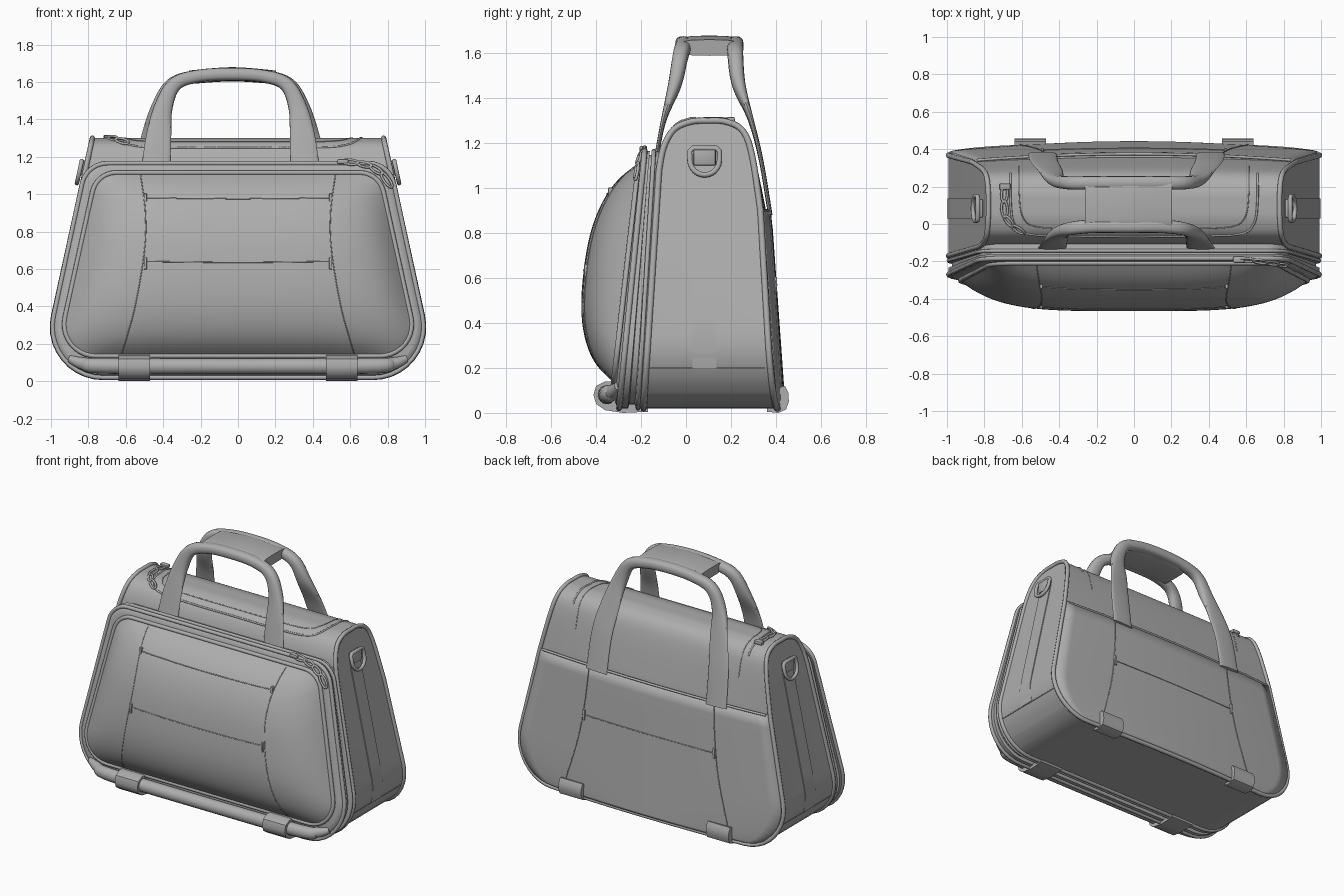
import bpy, bmesh, math
from mathutils import Vector
from mathutils.bvhtree import BVHTree

cube = bpy.data.objects.get("Cube")
if cube:
    bpy.data.objects.remove(cube)

grey = bpy.data.materials.new("grey fabric")
grey.use_nodes = True
COLOUR = (0.42, 0.42, 0.42, 1)
grey.diffuse_color = COLOUR
grey.node_tree.nodes["Principled BSDF"].inputs["Base Color"].default_value = COLOUR


def finish(name, bm, angle=40):
    bmesh.ops.recalc_face_normals(bm, faces=bm.faces)
    me = bpy.data.meshes.new(name)
    bm.to_mesh(me)
    bm.free()
    me.materials.append(grey)
    me.shade_smooth()
    me.set_sharp_from_angle(angle=math.radians(angle))
    ob = bpy.data.objects.new(name, me)
    bpy.context.scene.collection.objects.link(ob)
    return ob


def loft(name, rings, closed=True):
    """Skin a list of point rings with equal counts."""
    bm = bmesh.new()
    rows = [[bm.verts.new(p) for p in r] for r in rings]
    n = len(rows[0])
    for a, b in zip(rows, rows[1:]):
        for i in range(n if closed else n - 1):
            j = (i + 1) % n
            bm.faces.new((a[i], a[j], b[j], b[i]))
    if closed:
        bm.faces.new(rows[0])
        bm.faces.new(rows[-1])
    return finish(name, bm)


def spline(pts, n=8):
    """Catmull-Rom through tuples of any length."""
    pts = [Vector(p) for p in pts]
    q = [pts[0]] + pts + [pts[-1]]
    out = []
    for a, b, c, d in zip(q, q[1:], q[2:], q[3:]):
        for k in range(n):
            t = k / n
            out.append(b + 0.5 * t * ((c - a) + t * ((2 * a - 5 * b + 4 * c - d) + t * (3 * (b - c) + d - a))))
    return out + [pts[-1]]


def sweep(name, pts, power=0.8):
    """Sweep a superellipse; each point is x, y, z, half width, half depth."""
    path, rings = spline(pts), []
    for i, p in enumerate(path):
        t = (path[min(i + 1, len(path) - 1)] - path[max(i - 1, 0)])
        t = Vector(t[:3]).normalized()
        u = t.cross(Vector((0, 1, 0))).normalized()
        v = u.cross(t)
        ring = []
        for k in range(16):
            c, s = math.cos(k * math.pi / 8), math.sin(k * math.pi / 8)
            ring.append(Vector(p[:3]) + u * p[3] * math.copysign(abs(c) ** power, c)
                        + v * p[4] * math.copysign(abs(s) ** power, s))
        rings.append(ring)
    return loft(name, rings)


def tube(name, pts, r=0.003, closed=False):
    cu = bpy.data.curves.new(name, "CURVE")
    cu.dimensions = "3D"
    cu.bevel_depth, cu.bevel_resolution, cu.use_fill_caps = r, 2, True
    s = cu.splines.new("POLY")
    s.points.add(len(pts) - 1)
    for q, p in zip(s.points, pts):
        q.co = (*p, 1)
    s.use_cyclic_u = closed
    cu.materials.append(grey)
    ob = bpy.data.objects.new(name, cu)
    bpy.context.scene.collection.objects.link(ob)


def box(name, centre, size, bevel=0.004):
    bm = bmesh.new()
    bmesh.ops.create_cube(bm, size=1)
    bmesh.ops.scale(bm, vec=size, verts=bm.verts)
    bmesh.ops.bevel(bm, geom=bm.edges[:], offset=bevel, segments=2, affect="EDGES", profile=0.5)
    bmesh.ops.translate(bm, vec=centre, verts=bm.verts)
    return finish(name, bm)


def outline(xb, zb, rb, xt, zt, rt, inset=0, steps=10):
    """Rounded trapezoid in the front plane, counter-clockwise from the bottom."""
    slope = math.atan2(xb - xt, zt - zb)
    half = lambda z: xb - (z - zb) * math.tan(slope)
    cb = (half(zb + rb) - rb / math.cos(slope), zb + rb)
    ct = (half(zt - rt) - rt / math.cos(slope), zt - rt)
    right = []
    for (cx, cz), r, a0, a1 in ((cb, rb, -math.pi / 2, slope), (ct, rt, slope, math.pi / 2)):
        for k in range(steps + 1):
            a = a0 + (a1 - a0) * k / steps
            right.append((cx + (r - inset) * math.cos(a), cz + (r - inset) * math.sin(a)))
    return right + [(-x, z) for x, z in reversed(right)]


# Main body: an arched prism trimmed by the front outline
BODY = outline(1.058, 0.02, 0.27, 0.713, 1.6, 0.05)
edge = BODY[:12]


def half(z):
    for (x0, z0), (x1, z1) in zip(edge, edge[1:]):
        if z <= z1:
            return x0 + (x1 - x0) * max(z - z0, 0) / (z1 - z0)
    return edge[-1][0]


def front_y(z):
    return -0.19 + 0.065 * z


def back_y(x, z):
    return 0.388 - 0.072 * z + 0.037 * (1 - x * x) * min(1, max(0, (1.35 - z) / 0.5))


ARCH = spline([(-0.12, 1.08), (-0.1, 1.18), (-0.055, 1.26), (0.02, 1.295), (0.1, 1.3),
               (0.18, 1.295), (0.25, 1.255), (0.288, 1.15), (0.323, 0.9)], 5)
PROFILE = [(front_y(-0.1), -0.1)] + [tuple(p) for p in ARCH] + [(0.395, -0.1)]


def arch_point(x, y, z):
    return (x, y + (back_y(x, z) - back_y(1, z) if y > 0.2 else 0), z)


stations = [-1.2 + 2.4 * i / 32 for i in range(33)]
body = loft("main_body", [[arch_point(x, y, z) for y, z in PROFILE] for x in stations])
cutter = loft("body_cutter", [[(x, y, z) for x, z in BODY] for y in (-0.6, 0.8)])
cutter.hide_render = True
mod = body.modifiers.new("trim", "BOOLEAN")
mod.operation, mod.object, mod.solver = "INTERSECT", cutter, "EXACT"
bpy.context.view_layer.objects.active = body
bpy.ops.object.modifier_apply(modifier=mod.name)
bpy.data.objects.remove(cutter)
body.data.set_sharp_from_angle(angle=math.radians(35))

# Piping round the side panels and along the bottom edges
corner = edge[:-1]
right = [(x, front_y(z), z) for x, z in corner]
right += [arch_point(half(z), y, z) for y, z in ARCH]
right += [(x, back_y(x, z), z) for x, z in reversed(corner)]
bottom = [(x / 10, back_y(x / 10, 0.02), 0.02) for x in range(6, -7, -2)]
tube("body_piping", right + bottom + [(-x, y, z) for x, y, z in reversed(right)], 0.014, True)

# Front pocket: zipped band
POCKET = (1.056, 0.02, 0.27, 0.81, 1.165, 0.14)
DOME = (0.97, 0.135, 0.17, 0.755, 1.115, 0.13)


def lean(pts, y0, k):
    return [(x, y0 + k * z, z) for x, z in pts]


loft("pocket_band", [lean(outline(*POCKET, inset), y0, k) for inset, y0, k in (
    (0.02, -0.12, 0.06), (0.0, -0.205, 0.06), (0.0, -0.225, 0.065), (0.018, -0.23, 0.07),
    (0.018, -0.255, 0.08), (0.0, -0.26, 0.085), (0.0, -0.29, 0.095), (0.015, -0.315, 0.105),
    (0.04, -0.325, 0.11))])
for name, shape, y0, k, r in (("pocket_back_piping", POCKET, -0.215, 0.062, 0.01),
                              ("pocket_front_piping", POCKET, -0.3, 0.1, 0.013),
                              ("dome_piping", DOME, -0.337, 0.115, 0.013)):
    tube(name, lean(outline(*shape), y0, k), r, True)

# Front pocket: domed panel, fuller towards the sides
MID = 0.625


def dome_point(x, z, s):
    """Point of the dome at scale s of its rim point x, z."""
    x, z = x * s, MID + (z - MID) * s
    sx = min(1, abs(x) / (0.97 - 0.22 * (z - 0.135)))
    sz = min(1, abs(z - MID) / 0.49)
    depth = 0.193 * ((1 - sz ** 2.5) ** 0.72) * (1 - sx ** 4) ** 0.6 * (1 - s ** 14) ** 0.5
    return (x, -0.335 + 0.115 * z - depth, z)


rim, corners = [], outline(*DOME)
for (x0, z0), (x1, z1) in zip(corners, corners[1:] + corners[:1]):
    n = max(1, round(math.hypot(x1 - x0, z1 - z0) / 0.06))
    rim += [(x0 + (x1 - x0) * k / n, z0 + (z1 - z0) * k / n) for k in range(n)]
scales = [math.sin(math.pi / 2 * (1 - i / 28)) for i in range(28)]
dome = loft("pocket_dome", [lean(rim, -0.3, 0.115)] + [[dome_point(x, z, s) for x, z in rim] for s in scales])

deps = bpy.context.evaluated_depsgraph_get()


def drape(name, ob, pts, way, r=0.003):
    """Lay a thin seam on a surface along one direction; returns the hits."""
    tree, way = BVHTree.FromObject(ob, deps), Vector(way)
    hits = [tree.ray_cast(Vector(p) - way * 3, way)[0] for p in spline(pts, 8)]
    hits = [h for h in hits if h]
    tube(name, hits, r)
    return hits


# Seams, tabs and slots on the front and back pockets
for z in (0.98, 0.64):
    seam = drape("slot_seam", dome, [(-0.495, 0, z), (0, 0, z - 0.005), (0.495, 0, z)], (0, 1, 0))
    for end in (seam[0], seam[-1]):
        box("slot_tab", end - Vector((0, 0, 0.01)), (0.016, 0.024, 0.065))
for sx in (1, -1):
    drape("dome_side_seam", dome, [(sx * x, 0, z) for x, z in
          ((0.52, 1.1), (0.495, 0.9), (0.5, 0.7), (0.55, 0.4), (0.62, 0.15))], (0, 1, 0))
    tube("back_side_seam", [(sx * x, back_y(x, z) + 0.021, z) for x, z in
         spline([(0.47, 0.89), (0.49, 0.65), (0.53, 0.4), (0.62, 0.08)])])
    box("back_slot_tab", (sx * 0.49, back_y(0.49, 0.57) + 0.02, 0.57), (0.016, 0.02, 0.07))
tube("back_slot_seam", [(x / 20, back_y(x / 20, 0.57) + 0.021, 0.57) for x in range(-10, 11)])

# Back pocket panel
rows = [0.03 + 0.87 * (i / 16) ** 1.5 for i in range(17)]
cols = [i / 12 - 1 for i in range(25)]
panel = loft("back_pocket", [[(u * (half(z) - 0.015), back_y(u, z) + 0.002, z) for u in cols]
                             for z in rows], closed=False)
solid = panel.modifiers.new("thickness", "SOLIDIFY")
solid.thickness, solid.offset = 0.036, 0
tube("back_pocket_hem", [(u * 0.84, back_y(u, 0.9) + 0.018, 0.9) for u in cols], 0.008)

# Seams of the top opening
lid = [(0.66, 0.27, 0), (0.66, 0.12, 0), (0.64, 0.0, 0), (0.56, -0.055, 0), (0.3, -0.065, 0), (0, -0.065, 0)]
lid += [(-x, y, z) for x, y, z in reversed(lid[:-1])]
drape("lid_seam", body, lid, (0, 0, -1), 0.006)
drape("lid_stitching", body, [(x * 0.93, y + 0.04, z) for x, y, z in lid], (0, 0, -1))

# Bottom front roll
roll = [(0.9, -0.3, 0.12, 0.02, 0.02), (0.83, -0.325, 0.095, 0.033, 0.03), (0.7, -0.35, 0.082, 0.042, 0.04)]
sweep("bottom_roll", roll + [(0, -0.355, 0.08, 0.042, 0.042)] + [(-p[0], *p[1:]) for p in reversed(roll)], 1)

# Strap loops at the bottom edges
FRONT_LOOP = [(-0.17, 0.005), (-0.28, 0.0), (-0.36, 0.012), (-0.4, 0.04), (-0.412, 0.08), (-0.4, 0.12),
              (-0.36, 0.14), (-0.31, 0.14), (-0.17, 0.06)]
BACK_LOOP = [(0.36, 0.005), (0.41, 0.0), (0.445, 0.015), (0.458, 0.05), (0.455, 0.09), (0.44, 0.12), (0.36, 0.1)]
for sx in (1, -1):
    for name, loop in (("front_strap_loop", FRONT_LOOP), ("back_strap_loop", BACK_LOOP)):
        loft(name, [[(sx * 0.555 + dx, y, z) for y, z in loop] for dx in (-0.085, 0.085)])

# Handles: flat straps rolling into round grips
FRONT = [(0.4, -0.135, 1.12, 0.077, 0.01), (0.385, -0.1, 1.3, 0.068, 0.012), (0.36, -0.05, 1.46, 0.05, 0.03),
         (0.3, -0.025, 1.585, 0.038, 0.035), (0.18, -0.012, 1.63, 0.034, 0.036)]
BACK = [(0.45, 0.375, 0.88, 0.077, 0.01), (0.44, 0.335, 1.12, 0.075, 0.01), (0.41, 0.29, 1.3, 0.068, 0.012),
        (0.375, 0.235, 1.46, 0.05, 0.03), (0.31, 0.22, 1.585, 0.038, 0.035), (0.18, 0.22, 1.63, 0.034, 0.036)]
for name, side in (("front_handle", FRONT), ("back_handle", BACK)):
    mid = (0, side[-1][1], 1.642, 0.034, 0.036)
    pts = side + [mid] + [(-p[0], *p[1:]) for p in reversed(side)]
    sweep(name, [(p[0] - 0.04, *p[1:]) for p in pts])
sweep("grip_wrap", [(-0.26, 0.104, 1.625, 0.036, 0.135), (-0.03, 0.104, 1.641, 0.038, 0.135),
                    (0.2, 0.104, 1.625, 0.036, 0.135)], 0.6)

# Side webbing, seam, and ring with its holder
for sx in (1, -1):
    strip = [0.2 + 0.9 * i / 8 for i in range(9)]
    loft("side_webbing", [[(sx * (half(z) + dx), y, z) for dx, y in
         ((-0.01, 0.03), (0.006, 0.03), (0.006, 0.135), (-0.01, 0.135))] for z in strip])
    tube("side_seam", [(sx * (half(0.2) + 0.001), y, 0.2) for y in (-0.17, 0.1, 0.35)])
    box("ring_holder", (sx * (half(1.14) + 0.012), 0.083, 1.14), (0.035, 0.1, 0.08), 0.01)
    arc = [(0.083 + 0.066 * math.cos(a), 1.125 + 0.066 * math.sin(a))
           for a in (math.pi * (1 + k / 12) for k in range(13))]
    ring = arc + [(0.149, 1.165), (0.135, 1.178), (0.031, 1.178), (0.017, 1.165)]
    tube("side_ring", [(sx * (half(z) + 0.03), y, z) for y, z in ring], 0.012, True)


# Zip pulls: slider and links
def zip_pull(name, pts):
    pts = [Vector(p) for p in pts]
    box(name + "_slider", pts[0], (0.06, 0.035, 0.025), 0.008)
    for a, b in zip(pts, pts[1:]):
        d, mid = (b - a) * 0.55, (a + b) / 2
        side = d.cross(Vector((0, -0.8, 0.6))).normalized() * 0.016
        tube(name + "_link", [mid + d * math.cos(k * math.pi / 6) + side * math.sin(k * math.pi / 6)
                              for k in range(12)], 0.007, True)


zip_pull("top_zip", [(-0.69, 0.2, 1.305), (-0.695, 0.12, 1.31), (-0.69, 0.04, 1.305), (-0.65, -0.01, 1.295),
                     (-0.59, -0.05, 1.275)])
zip_pull("pocket_zip", [(0.56, -0.19, 1.175), (0.64, -0.195, 1.168), (0.71, -0.205, 1.15), (0.77, -0.215, 1.11),
                        (0.82, -0.225, 1.04)])
